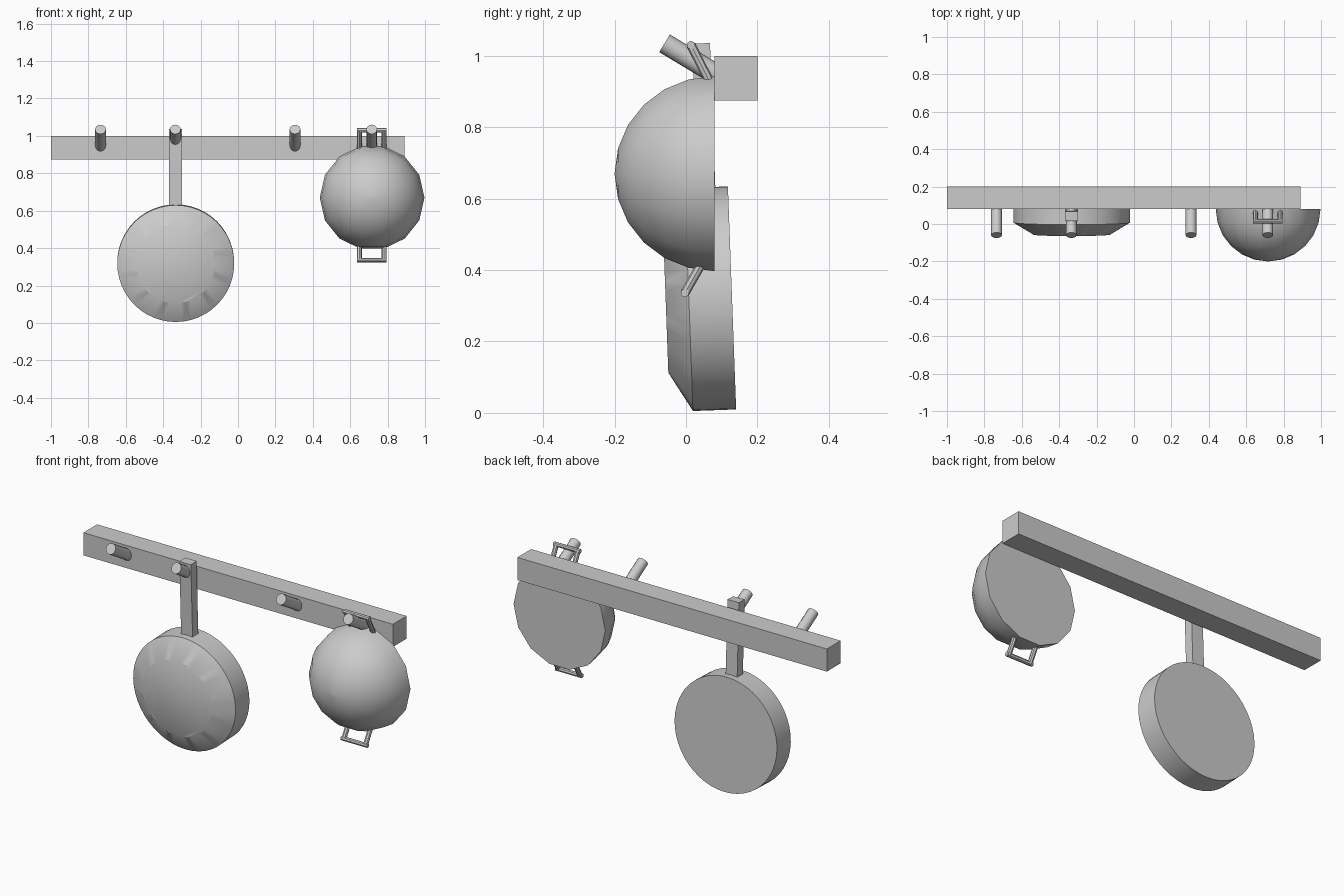
import bpy, bmesh, math
from mathutils import Vector, Matrix

if "Cube" in bpy.data.objects:
    bpy.data.objects.remove(bpy.data.objects["Cube"])

grey = bpy.data.materials.new("plain_grey")
grey.diffuse_color = (0.6, 0.6, 0.6, 1)
grey.use_nodes = True
grey.node_tree.nodes["Principled BSDF"].inputs["Base Color"].default_value = grey.diffuse_color


def finish(name, bm, angle=30):
    bmesh.ops.recalc_face_normals(bm, faces=bm.faces)
    me = bpy.data.meshes.new(name)
    bm.to_mesh(me)
    bm.free()
    me.materials.append(grey)
    ob = bpy.data.objects.new(name, me)
    bpy.context.collection.objects.link(ob)
    if angle:
        bpy.ops.object.select_all(action='DESELECT')
        ob.select_set(True)
        bpy.context.view_layer.objects.active = ob
        bpy.ops.object.shade_smooth_by_angle(angle=math.radians(angle))
    return ob


def add_box(bm, centre, size, tilt=0):
    m = Matrix.Translation(centre) @ Matrix.Rotation(tilt, 4, 'X') @ Matrix.Diagonal((*size, 1))
    bmesh.ops.create_cube(bm, size=1, matrix=m)


def add_rod(bm, a, b, r, sides):
    a, b = Vector(a), Vector(b)
    rot = (b - a).to_track_quat('Z', 'Y').to_matrix().to_4x4()
    bmesh.ops.create_cone(bm, cap_ends=True, segments=sides, radius1=r, radius2=r,
                          depth=(b - a).length, matrix=Matrix.Translation((a + b) / 2) @ rot)


def lathe(bm, rings, sides, matrix):
    """rings: (radius, y, polygon sides or 0 for round) from back to front, both ends capped"""
    loops = []
    for r, y, poly in rings:
        loop = []
        for i in range(sides):
            t = 2 * math.pi * i / sides
            rr = r
            if poly:
                step = 2 * math.pi / poly
                rr = r * math.cos(step / 2) / math.cos((t + step / 2) % step - step / 2)
            loop.append(bm.verts.new(matrix @ Vector((rr * math.cos(t), y, rr * math.sin(t)))))
        loops.append(loop)
    for p, q in zip(loops, loops[1:]):
        for i in range(sides):
            j = (i + 1) % sides
            bm.faces.new((p[i], p[j], q[j], q[i]))
    bm.faces.new(loops[0])
    bm.faces.new(loops[-1])


# wall rail
bm = bmesh.new()
add_box(bm, (-0.055, 0.14, 0.9375), (1.89, 0.12, 0.125))
finish("rail", bm, 0)

# slanted pegs
for i, x in enumerate((-0.735, -0.335, 0.305, 0.715)):
    bm = bmesh.new()
    add_rod(bm, (x, -0.06, 1.035), (x, 0.095, 0.942), 0.029, 12)
    finish(f"peg_{i + 1}", bm, 35)

# hanging pan, face down, tilted slightly
TILT = 0.037
bm = bmesh.new()
lathe(bm, [(0.3125, 0.121, 0), (0.3125, 0, 0), (0.21, -0.065, 12)], 48,
      Matrix.Translation((-0.333, 0.008, 0.3175)) @ Matrix.Rotation(TILT, 4, 'X'))
finish("pan", bm, 31)

bm = bmesh.new()
add_box(bm, (-0.335, 0.05, 0.825), (0.07, 0.05, 0.42), TILT)
finish("pan_handle", bm, 0)

# bowl: half sphere with a closed flat back
R, BX, BY, BZ = 0.28, 0.717, 0.08, 0.67
rings = [(R * math.cos(a), -R * math.sin(a), 0)
         for a in (math.pi / 2 * k / 6 for k in range(6))]
rings.append((0.002, -R, 0))
bm = bmesh.new()
lathe(bm, rings, 14, Matrix.Translation((BX, BY, BZ)))
finish("bowl", bm, 40)

# loop handles above and below the bowl
for name, root, tip in (("bowl_handle_top", (0.065, 0.93), (0.014, 1.03)),
                        ("bowl_handle_bottom", (0.045, 0.42), (-0.003, 0.336))):
    bm = bmesh.new()
    for s in (-1, 1):
        x = 0.715 + s * 0.066
        add_rod(bm, (x, *root), (x, *tip), 0.013, 8)
    add_rod(bm, (0.635, *tip), (0.795, *tip), 0.012, 8)
    finish(name, bm, 30)
